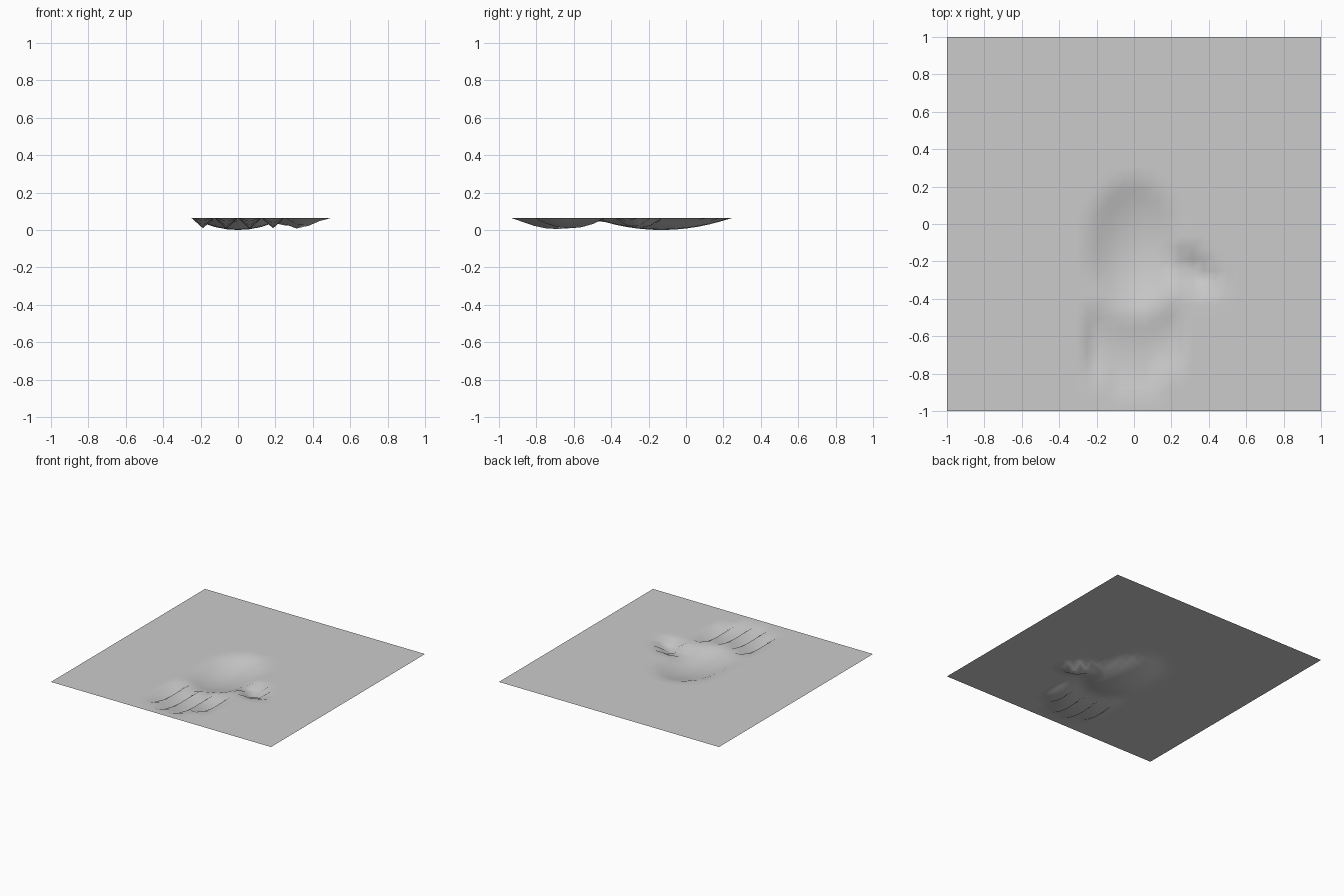
import bpy
import math

if "Cube" in bpy.data.objects:
    bpy.data.objects.remove(bpy.data.objects["Cube"])

LEVEL = 0.065  # height of the undisturbed ground sheet

# Dents: centre x, centre y, radius x, radius y, rotation in degrees, depth
palm = (0.0, -0.13, 0.25, 0.375, 0, 0.065)
thumb = (0.32, -0.25, 0.175, 0.085, -43, 0.057)
fingers = [
    (-0.1875, -0.64, 0.062, 0.21, 0, 0.056),
    (-0.0625, -0.69, 0.062, 0.23, 0, 0.060),
    (0.0625, -0.69, 0.062, 0.23, 0, 0.060),
    (0.1875, -0.62, 0.062, 0.19, 0, 0.056),
]
dents = [palm, thumb] + fingers


def dent_depth(x, y, dent):
    """Parabolic bowl inside a rotated ellipse."""
    cx, cy, rx, ry, angle, depth = dent
    a = math.radians(angle)
    dx, dy = x - cx, y - cy
    u = (dx * math.cos(a) + dy * math.sin(a)) / rx
    v = (-dx * math.sin(a) + dy * math.cos(a)) / ry
    return depth * max(0.0, 1 - u * u - v * v)


# Flat ground sheet, pressed down into a hand print
bpy.ops.mesh.primitive_grid_add(x_subdivisions=32, y_subdivisions=32, size=2)
ground = bpy.context.object
ground.name = "ground_with_hand_print"
for vert in ground.data.vertices:
    vert.co.z = LEVEL - max(dent_depth(vert.co.x, vert.co.y, d) for d in dents)

# Rest the lowest point on z = 0
lowest = min(v.co.z for v in ground.data.vertices)
for vert in ground.data.vertices:
    vert.co.z -= lowest
bpy.ops.object.shade_smooth()
